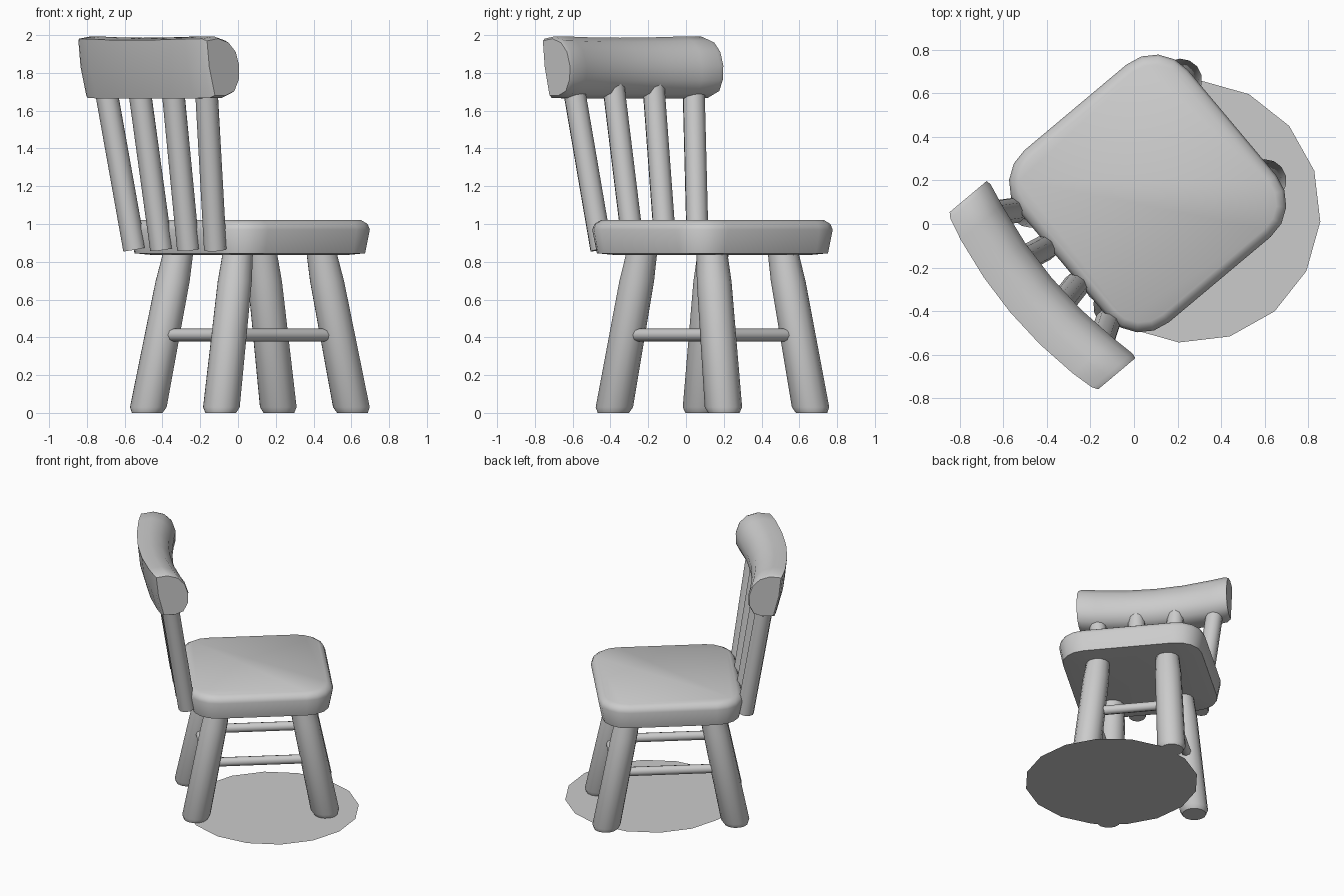
import bpy, bmesh
from math import sin, cos, pi, radians
from mathutils import Vector

cube = bpy.data.objects.get("Cube")
if cube:
    bpy.data.objects.remove(cube, do_unlink=True)

TURN = radians(40)          # chair is turned about z; local +x is its forward side
CX, CY = 0.138, 0.067       # middle of the seat in the turned frame

grey = bpy.data.materials.new("plain grey")
grey.use_nodes = True
grey.diffuse_color = (0.6, 0.6, 0.6, 1)
grey.node_tree.nodes["Principled BSDF"].inputs["Base Color"].default_value = (0.6, 0.6, 0.6, 1)


def finish(name, bm, turn=TURN, angle=50):
    mesh = bpy.data.meshes.new(name)
    bm.to_mesh(mesh)
    bm.free()
    mesh.materials.append(grey)
    obj = bpy.data.objects.new(name, mesh)
    bpy.context.collection.objects.link(obj)
    obj.rotation_euler.z = turn
    bpy.ops.object.select_all(action='DESELECT')
    obj.select_set(True)
    bpy.context.view_layer.objects.active = obj
    bpy.ops.object.shade_smooth_by_angle(angle=radians(angle))
    return obj


def loft(name, rings, angle=50):
    """Skin a list of equal closed rings and cap both ends."""
    bm = bmesh.new()
    loops = [[bm.verts.new(p) for p in ring] for ring in rings]
    n = len(loops[0])
    for a, b in zip(loops, loops[1:]):
        for i in range(n):
            j = (i + 1) % n
            bm.faces.new((a[i], a[j], b[j], b[i]))
    bm.faces.new(loops[0])
    bm.faces.new(loops[-1])
    bmesh.ops.recalc_face_normals(bm, faces=bm.faces)
    return finish(name, bm, angle=angle)


def rod(name, a, b, stations, sides, level=False):
    """Round bar from a to b; stations are (fraction, radius); level keeps rings flat."""
    a, b = Vector(a), Vector(b)
    q = Vector((0, 0, 1)).rotation_difference(b - a)
    rings = []
    for t, r in stations:
        ring = []
        for i in range(sides):
            w = 2 * pi * i / sides
            off = Vector((r * cos(w), r * sin(w), 0))
            ring.append(a.lerp(b, t) + (off if level else q @ off))
        rings.append(ring)
    return loft(name, rings)


# Seat: rounded square slab with softened edges
def seat_ring(z, inset, radius=0.2, steps=4):
    hx, hy = 0.505 - inset, 0.515 - inset
    r = max(radius - inset, 0.04)
    ring = []
    for k, (sx, sy) in enumerate([(1, 1), (-1, 1), (-1, -1), (1, -1)]):
        for i in range(steps + 1):
            w = (k + i / steps) * pi / 2
            ring.append((CX + sx * (hx - r) + r * cos(w),
                         CY + sy * (hy - r) + r * sin(w), z))
    return ring


loft("seat", [seat_ring(z, d) for z, d in
              [(0.835, 0.13), (0.845, 0.025), (0.97, 0), (1.0, 0.012), (1.02, 0.045)]])


# Legs: splayed and slightly tapered
def leg_point(sx, sy, z):
    t = z / 0.845
    return Vector((CX + sx * (0.455 - 0.165 * t), CY + sy * (0.303 - 0.057 * t), z))


corners = [(1, 1, "front_left"), (-1, 1, "back_left"),
           (-1, -1, "back_right"), (1, -1, "front_right")]
for sx, sy, label in corners:
    rod(label + "_leg", leg_point(sx, sy, 0), leg_point(sx, sy, 0.87),
        [(0, 0.083), (0.035, 0.099), (0.8, 0.092), (1, 0.08)], 14, level=True)

# Stretchers: a bar between each neighbouring pair of legs
for (ax, ay, la), (bx, by, lb) in zip(corners, corners[1:] + corners[:1]):
    rod("stretcher_" + la + "_to_" + lb, leg_point(ax, ay, 0.412),
        leg_point(bx, by, 0.412), [(0, 0.034), (1, 0.034)], 8)

# Back spindles: fan out and lean backwards
for i in range(4):
    k = i - 1.5
    rod("back_spindle_%d" % (i + 1), (-0.38, CY + 0.222 * k, 0.865),
        (-0.52, CY + 0.28 * k, 1.78), [(0, 0.06), (1, 0.06)], 10)

# Top rail: rounded section swept along a shallow curve
section = [(-0.565, 1.665), (-0.48, 1.665), (-0.415, 1.69), (-0.38, 1.76), (-0.378, 1.84),
           (-0.405, 1.92), (-0.46, 1.975), (-0.54, 1.998), (-0.625, 1.985), (-0.608, 1.83)]
mid = Vector((-0.5, 1.83))
rail = []
for y, s in [(-0.53, 0.9), (-0.505, 0.98), (-0.4, 1), (-0.2, 1), (0, 1),
             (0.2, 1), (0.4, 1), (0.505, 0.98), (0.53, 0.9)]:
    bend = 1 - (y / 0.53) ** 2
    ring = []
    for p in section:
        x, z = mid + (Vector(p) - mid) * s
        ring.append((x - 0.07 * bend, 0.055 + y, z - 0.012 * bend * (z > 1.83)))
    rail.append(ring)
loft("top_rail", rail)

# Ground disc: flat sheet under the chair
bm = bmesh.new()
bm.faces.new([bm.verts.new((0.253 + 0.603 * cos(w), 0.058 + 0.603 * sin(w), 0))
              for w in [radians(-4.5) + 2 * pi * i / 16 for i in range(16)]])
finish("ground_disc", bm, turn=0)
